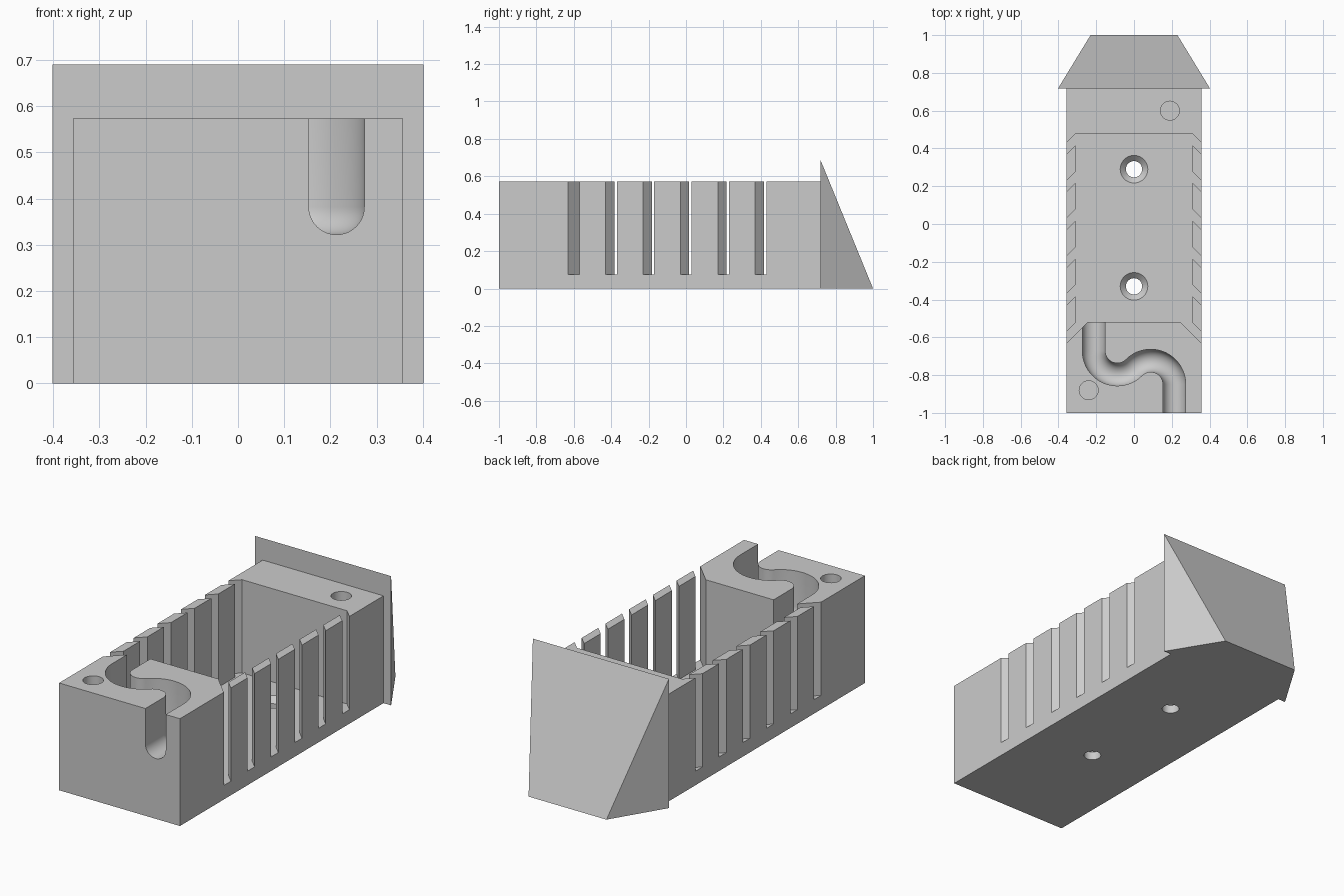
import bpy, bmesh
from math import sin, cos, pi, radians

default = bpy.data.objects.get("Cube")
if default:
    bpy.data.objects.remove(default, do_unlink=True)

grey = bpy.data.materials.new("plain_grey")
grey.use_nodes = True
colour = (0.6, 0.6, 0.6, 1)
grey.diffuse_color = colour
grey.node_tree.nodes["Principled BSDF"].inputs["Base Color"].default_value = colour

# Main dimensions
HALF, INNER = 0.357, 0.31
FRONT, BACK, TOP, FLOOR = -1.0, 0.718, 0.573, 0.075
SLOT, PITCH, FIRST = 0.06, 0.2, -0.63
OVER = 0.05


def make_object(name, bm):
    bmesh.ops.recalc_face_normals(bm, faces=bm.faces)
    mesh = bpy.data.meshes.new(name)
    bm.to_mesh(mesh)
    bm.free()
    mesh.materials.append(grey)
    ob = bpy.data.objects.new(name, mesh)
    bpy.context.collection.objects.link(ob)
    return ob


def loft(name, rings):
    """Skin a row of equal closed rings and cap both ends."""
    bm = bmesh.new()
    rows = [[bm.verts.new(p) for p in ring] for ring in rings]
    n = len(rows[0])
    for a, b in zip(rows, rows[1:]):
        for i in range(n):
            j = (i + 1) % n
            bm.faces.new((a[i], a[j], b[j], b[i]))
    bm.faces.new(rows[0])
    bm.faces.new(rows[-1])
    return make_object(name, bm)


def prism(name, outline, z0, z1):
    return loft(name, [[(x, y, z) for x, y in outline] for z in (z0, z1)])


def round_cutter(x, y, z0, z1, r0, r1):
    rings = []
    for z, r in ((z0, r0), (z1, r1)):
        rings.append([(x + r * cos(2 * pi * i / 48), y + r * sin(2 * pi * i / 48), z)
                      for i in range(48)])
    return loft("hole_cutter", rings)


def cut(target, cutter):
    mod = target.modifiers.new("cut", "BOOLEAN")
    mod.operation = "DIFFERENCE"
    mod.solver = "EXACT"
    mod.object = cutter
    bpy.ops.object.select_all(action="DESELECT")
    bpy.context.view_layer.objects.active = target
    target.select_set(True)
    bpy.ops.object.modifier_apply(modifier=mod.name)
    bpy.data.objects.remove(cutter, do_unlink=True)


# Body block
body = prism("box_body", [(-HALF, FRONT), (HALF, FRONT), (HALF, BACK), (-HALF, BACK)], 0, TOP)

# Cavity with slanted louvre slots through both side walls
wall = HALF - INNER
right = []
for i in range(6):
    y = FIRST + i * PITCH
    entry = 0.11 if i == 0 else wall
    right += [(HALF - entry, y + entry), (HALF + OVER, y - OVER),
              (HALF + OVER, y + SLOT - OVER), (INNER, y + SLOT + wall)]
left = [(-x, y) for x, y in reversed(right)]
cut(body, prism("cavity_cutter", right + left, FLOOR, TOP + OVER))

# S-shaped round-bottomed channel through the front block
R, C, MID, W, DEPTH = 0.125, 0.0884, -0.76, 0.06, 0.382
path = [(C + R, FRONT - OVER, 1, 0)]
STEPS = 28
for i in range(STEPS + 1):
    a = radians(135 * i / STEPS)
    path.append((C + R * cos(a), MID - C + R * sin(a), cos(a), sin(a)))
for i in range(1, STEPS + 1):
    a = radians(-45 - 135 * i / STEPS)
    path.append((-C + R * cos(a), MID + C + R * sin(a), -cos(a), -sin(a)))
path.append((-C - R, -0.47, 1, 0))
section = [(W, TOP + OVER)]
section += [(W * cos(pi * i / 20), DEPTH - W * sin(pi * i / 20)) for i in range(21)]
section += [(-W, TOP + OVER)]
cut(body, loft("channel_cutter",
               [[(x + s * nx, y + s * ny, z) for s, z in section] for x, y, nx, ny in path]))

# Countersunk screw holes in the floor
for y in (0.29, -0.33):
    cut(body, round_cutter(0, y, -OVER, 0.2, 0.043, 0.043))
    cut(body, round_cutter(0, y, FLOOR - 0.04, FLOOR + 0.02, 0.033, 0.093))

# Blind round sockets in the end blocks
for x, y in ((0.19, 0.6), (-0.24, -0.88)):
    cut(body, round_cutter(x, y, TOP - 0.1, TOP + OVER, 0.05, 0.05))

# Tapered wedge on the back end
wedge_bm = bmesh.new()
sides = []
for s in (-1, 1):
    sides.append([wedge_bm.verts.new(p) for p in
                  ((s * 0.402, BACK, 0), (s * 0.402, BACK, 0.69), (s * 0.23, 1, 0))])
    wedge_bm.faces.new(sides[-1])
a, b = sides
for i in range(3):
    j = (i + 1) % 3
    wedge_bm.faces.new((a[i], a[j], b[j], b[i]))
make_object("back_wedge", wedge_bm)

# Smooth the round cuts, keep corners crisp
bpy.ops.object.select_all(action="DESELECT")
body.select_set(True)
bpy.context.view_layer.objects.active = body
bpy.ops.object.shade_smooth_by_angle(angle=radians(30))
